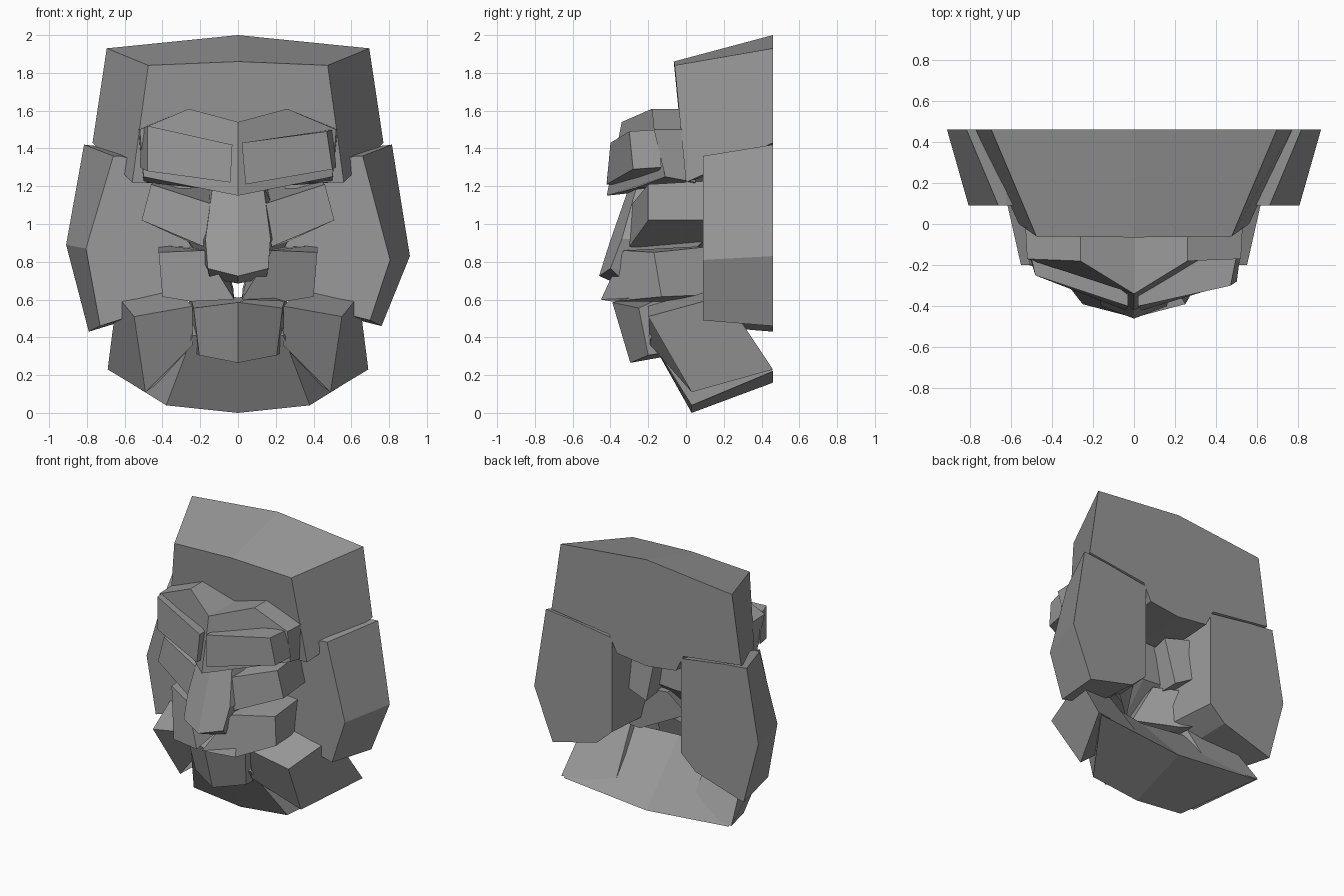
import bpy, bmesh

grey = bpy.data.materials.new("stone_grey")
grey.diffuse_color = (.32, .32, .32, 1)


def loft(name, front, back, split=None):
    """Solid between two matching loops; split = index of the opposite centre point."""
    bm = bmesh.new()
    f = [bm.verts.new(p) for p in front]
    b = [bm.verts.new(p) for p in back]
    n = len(f)
    for i in range(n):
        j = (i + 1) % n
        bm.faces.new((f[i], f[j], b[j], b[i]))
    for loop in (f, b):
        if split:
            bm.faces.new(loop[:split + 1])
            bm.faces.new(loop[split:] + loop[:1])
        else:
            bm.faces.new(loop)
    bmesh.ops.recalc_face_normals(bm, faces=bm.faces)
    me = bpy.data.meshes.new(name)
    bm.to_mesh(me)
    bm.free()
    me.materials.append(grey)
    ob = bpy.data.objects.new(name, me)
    bpy.context.collection.objects.link(ob)
    return ob


def centre(name, front, back):
    """Half loops running from centre line to centre line, mirrored in x."""
    def full(h):
        return h + [(-x, y, z) for x, y, z in reversed(h[1:-1])]
    loft(name, full(front), full(back), len(front) - 1)


def pair(name, front, back):
    for tag, s in (("right", 1), ("left", -1)):
        loft(f"{name}_{tag}", [(s * x, y, z) for x, y, z in front],
             [(s * x, y, z) for x, y, z in back])


# Forehead and hair block
centre("forehead",
       [(0, -.065, 1.86), (.475, -.06, 1.84), (.56, 0, 1.22), (.3, 0, 1.22), (.22, 0, 1.2), (0, 0, 1.2)],
       [(0, .46, 2), (.695, .46, 1.93), (.77, .46, 1.43), (.3, .46, 1.37), (.24, .46, 1.25), (0, .46, 1.22)])

# Side head slabs, slightly uneven left to right
for tag, s, mid, low, xl in (("right", 1, .83, .46, .76), ("left", -1, .89, .43, .79)):
    front = [(.25, .09, 1.25), (.62, .09, 1.36), (.66, .09, 1.36), (.805, .09, mid - .02),
             (xl - .06, .09, low + .03), (.42, .09, .56), (.25, .09, .66)]
    back = [(.28, .46, 1.35), (.62, .46, 1.40), (.815, .46, 1.42), (.91, .46, mid),
            (xl, .46, low), (.4, .46, .55), (.28, .46, .66)]
    loft("side_head_" + tag, [(s * x, y, z) for x, y, z in front],
         [(s * x, y, z) for x, y, z in back])

# Brow ridge with a central keel
centre("brow_ridge",
       [(0, -.34, 1.54), (.26, -.18, 1.61), (.52, -.17, 1.5), (.5, -.11, 1.25), (.2, -.27, 1.19), (0, -.42, 1.15)],
       [(0, .04, 1.53), (.26, .02, 1.61), (.53, .02, 1.5), (.5, .05, 1.22), (.2, .05, 1.2), (0, .05, 1.2)])

# Eyebrow blocks
loft("eyebrow_right",
     [(.02, -.40, 1.43), (.47, -.30, 1.49), (.5, -.28, 1.29), (.04, -.42, 1.21)],
     [(.02, -.2, 1.43), (.5, -.15, 1.5), (.52, -.13, 1.3), (.04, -.2, 1.21)])
loft("eyebrow_left",
     [(-.03, -.40, 1.42), (-.48, -.25, 1.52), (-.48, -.25, 1.28), (-.04, -.42, 1.22)],
     [(-.03, -.2, 1.42), (-.51, -.12, 1.5), (-.52, -.12, 1.3), (-.04, -.2, 1.22)])

# Cheekbones, running deep into the head
pair("cheekbone",
     [(.12, -.29, 1.1), (.46, -.2, 1.21), (.51, -.2, 1.02), (.18, -.3, .88)],
     [(.1, .2, 1.21), (.42, .32, 1.24), (.46, .32, 1.02), (.14, .26, .85)])

# Nose: stacked rings from the bridge down to the tip
centre("nose_bridge",
       [(0, -.30, 1.2), (.135, -.26, 1.2), (.15, .08, 1.2), (0, .08, 1.2)],
       [(0, -.405, .9), (.172, -.34, .92), (.27, .1, .92), (0, .1, .9)])
centre("nose_tip",
       [(0, -.405, .9), (.172, -.34, .92), (.27, .1, .92), (0, .1, .9)],
       [(0, -.46, .725), (.16, -.4, .765), (.16, -.1, .72), (0, -.1, .69)])
centre("nose_base",
       [(0, -.46, .725), (.16, -.4, .765), (.16, -.2, .74), (0, -.2, .74)],
       [(0, -.37, .685), (.15, -.35, .715), (.15, -.2, .72), (0, -.2, .69)])

# Moustache blocks
pair("moustache",
     [(.18, -.33, .86), (.42, -.17, .85), (.4, -.13, .615), (.25, -.39, .59), (.02, -.45, .6)],
     [(.08, .1, .87), (.42, .22, .89), (.39, .22, .63), (.25, .18, .59), (.025, -.05, .66)])

# Lower lip wedge
centre("lip_wedge",
       [(0, -.39, .585), (.235, -.25, .555), (.205, -.2, .305), (0, -.295, .265)],
       [(0, .0, .61), (.27, .0, .67), (.23, -.1, .32), (0, -.1, .3)])

# Jowls
pair("jowl",
     [(.24, -.2, .565), (.55, -.2, .51), (.49, .03, .11), (.24, -.19, .36)],
     [(.34, .12, .66), (.64, .2, .62), (.69, .46, .23), (.3, .4, .24)])

# Chin, sweeping back to the wide lower edge
centre("chin",
       [(0, -.2, .42), (.24, -.2, .41), (.38, .03, .04), (0, .03, 0)],
       [(0, .08, .57), (.42, .14, .58), (.67, .46, .22), (0, .46, .16)])
